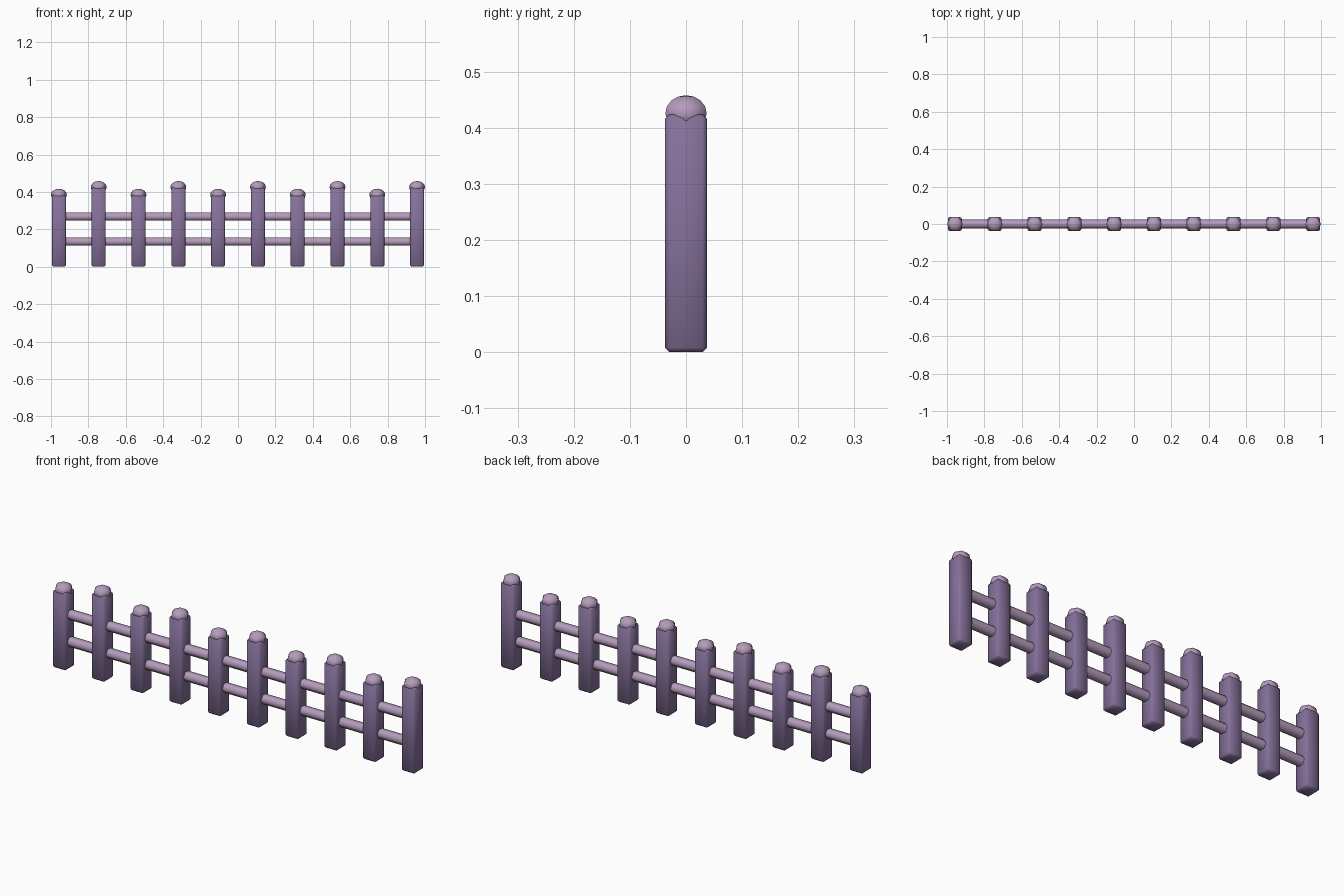
import bpy
from math import pi

cube = bpy.data.objects.get("Cube")
if cube:
    bpy.data.objects.remove(cube, do_unlink=True)


def material(name, color):
    mat = bpy.data.materials.new(name)
    mat.use_nodes = True
    mat.diffuse_color = color
    mat.node_tree.nodes["Principled BSDF"].inputs["Base Color"].default_value = color
    return mat


purple = material("dark purple", (0.235, 0.165, 0.325, 1))
lilac = material("pale lilac", (0.46, 0.33, 0.5, 1))

COUNT = 10
END_X = 0.9575
SPACING = 2 * END_X / (COUNT - 1)
WIDTH = 0.075


def finish(name, mat):
    obj = bpy.context.object
    obj.name = name
    obj.data.materials.append(mat)
    bpy.ops.object.transform_apply(location=False, rotation=True, scale=True)
    bpy.ops.object.shade_smooth()
    return obj


def add_post(number, x, height):
    # Square post with softened edges
    bpy.ops.mesh.primitive_cube_add(size=1, location=(x, 0, height / 2))
    bpy.context.object.scale = (WIDTH, WIDTH, height)
    post = finish(f"post_{number}", purple)
    bevel = post.modifiers.new("soft_edges", "BEVEL")
    bevel.width = 0.008
    bevel.segments = 1
    # Flattened six-sided dome
    bpy.ops.mesh.primitive_uv_sphere_add(segments=6, ring_count=8, radius=1,
                                         location=(x, 0, height + 0.002))
    bpy.context.object.scale = (0.0425, 0.0425, 0.032)
    finish(f"post_cap_{number}", lilac)


def add_rail(name, z):
    # Six-sided bar with flat top and bottom
    bpy.ops.mesh.primitive_cylinder_add(vertices=6, radius=0.0245, depth=2 * END_X,
                                        location=(0, 0, z), rotation=(0, pi / 2, 0))
    rail = finish(name, lilac)
    bpy.ops.object.shade_smooth_by_angle(angle=pi / 2.5)
    return rail


# Posts alternate short and tall
for i in range(COUNT):
    add_post(i + 1, -END_X + i * SPACING, 0.424 if i % 2 else 0.383)

add_rail("lower_rail", 0.134)
add_rail("upper_rail", 0.268)

# Caps on hexagon points along x
for obj in bpy.data.objects:
    if obj.name.startswith("post_cap"):
        xs = [v.co.x for v in obj.data.vertices]
        ys = [v.co.y for v in obj.data.vertices]
        if max(ys) > max(xs):
            obj.rotation_euler.z = pi / 2
